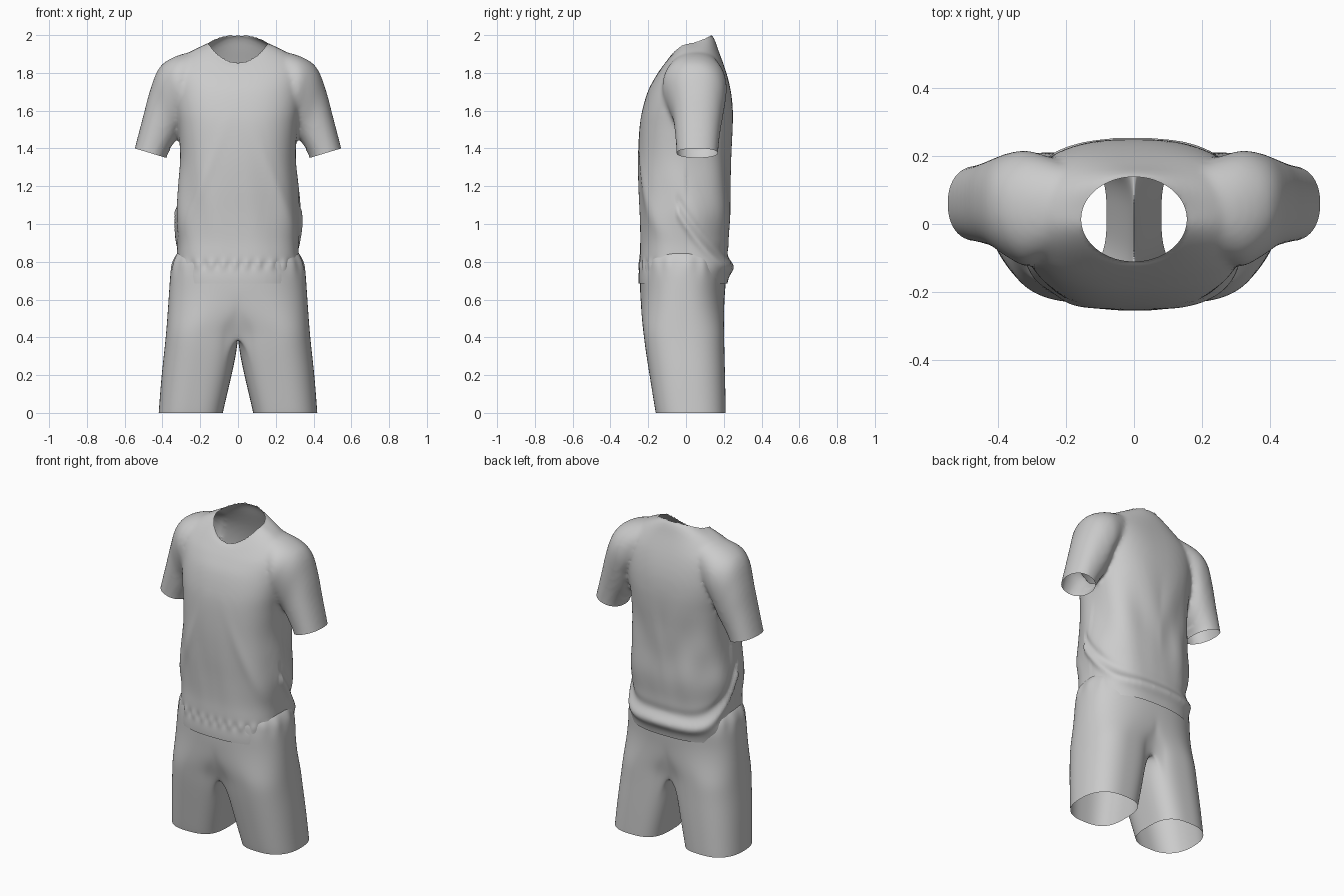
import bpy, bmesh
from math import sin, cos, pi, radians, exp, atan2, copysign, hypot

cube = bpy.data.objects.get("Cube")
if cube:
    bpy.data.objects.remove(cube)

cloth = bpy.data.materials.new("light_grey_cloth")
cloth.use_nodes = True
cloth.diffuse_color = (0.6, 0.6, 0.6, 1)
cloth.node_tree.nodes["Principled BSDF"].inputs["Base Color"].default_value = (0.6, 0.6, 0.6, 1)


def spow(v, power):
    return copysign(abs(v) ** (2 / power), v)


def bump(v, centre, width):
    return exp(-((v - centre) / width) ** 2)


def refine(table, steps=4):
    """Smooth spline through the rows of a profile table."""
    rows = []
    for i in range(len(table) - 1):
        quad = [table[max(i - 1, 0)], table[i], table[i + 1], table[min(i + 2, len(table) - 1)]]
        for k in range(steps):
            t = k / steps
            rows.append([b + t / 2 * (c - a + t * (2 * a - 5 * b + 4 * c - d + t * (3 * (b - c) + d - a)))
                         for a, b, c, d in zip(*quad)])
    return rows + [table[-1]]


def bridge(bm, low, high, closed=True):
    n = len(low)
    for i in range(n if closed else n - 1):
        j = (i + 1) % n
        bm.faces.new((low[i], low[j], high[j], high[i]))


def closed_loft(bm, rings):
    rows = [[bm.verts.new(p) for p in ring] for ring in rings]
    for low, high in zip(rows, rows[1:]):
        bridge(bm, low, high)
    bm.faces.new(rows[0])
    bm.faces.new(rows[-1])


def add_object(name, mesh):
    obj = bpy.data.objects.new(name, mesh)
    bpy.context.collection.objects.link(obj)
    return obj


# ---------- shirt: closed torso and sleeves, fused, then opened ----------
# z at front, side, back; half width; front y; back y
TORSO = [
    (0.60, 0.60, 0.60, 0.325, -0.245, 0.205),
    (0.70, 0.70, 0.70, 0.325, -0.252, 0.222),
    (0.77, 0.77, 0.77, 0.328, -0.248, 0.242),
    (0.84, 0.84, 0.84, 0.322, -0.245, 0.228),
    (0.92, 0.92, 0.92, 0.320, -0.242, 0.226),
    (1.05, 1.05, 1.05, 0.330, -0.245, 0.235),
    (1.20, 1.20, 1.20, 0.317, -0.252, 0.232),
    (1.35, 1.35, 1.35, 0.305, -0.254, 0.237),
    (1.50, 1.50, 1.50, 0.315, -0.247, 0.247),
    (1.60, 1.60, 1.60, 0.330, -0.232, 0.248),
    (1.70, 1.70, 1.70, 0.340, -0.203, 0.238),
    (1.77, 1.81, 1.80, 0.335, -0.167, 0.214),
    (1.82, 1.90, 1.91, 0.270, -0.135, 0.175),
    (1.85, 1.955, 2.00, 0.155, -0.110, 0.138),
    (1.875, 1.965, 2.01, 0.080, -0.060, 0.080),
]


def torso_ring(zf, zs, zb, rx, yf, yb, n=64):
    power = 2.1 + 0.5 * min(1, max(0, (1.955 - zs) / 0.12))
    mid, ry = (yf + yb) / 2, (yb - yf) / 2
    for i in range(n):
        a = 2 * pi * i / n
        s = sin(a)
        end = zf if s < 0 else zb
        yield (rx * spow(cos(a), power), mid + ry * spow(s, power), zs + (end - zs) * abs(s) ** 1.6)


# top x, top z, bottom x, bottom z, front y, back y
SLEEVE = [
    (0.21, 1.92, 0.25, 1.62, -0.09, 0.19),
    (0.33, 1.888, 0.285, 1.57, -0.125, 0.215),
    (0.415, 1.83, 0.30, 1.51, -0.10, 0.21),
    (0.465, 1.71, 0.325, 1.45, -0.07, 0.195),
    (0.505, 1.56, 0.355, 1.40, -0.058, 0.18),
    (0.547, 1.40, 0.38, 1.35, -0.05, 0.17),
    (0.565, 1.33, 0.395, 1.28, -0.05, 0.17),
]


def sleeve_ring(side, tx, tz, bx, bz, yf, yb, n=40):
    for i in range(n):
        a = 2 * pi * i / n
        t = (1 + spow(cos(a), 2.2)) / 2
        y = (yf + yb) / 2 + (yb - yf) / 2 * spow(sin(a), 2.2)
        yield (side * (bx + (tx - bx) * t), y, bz + (tz - bz) * t)


bm = bmesh.new()
closed_loft(bm, [list(torso_ring(*r)) for r in refine(TORSO)])
for side in (-1, 1):
    closed_loft(bm, [list(sleeve_ring(side, *r)) for r in refine(SLEEVE)])
bmesh.ops.recalc_face_normals(bm, faces=bm.faces)
source = bpy.data.meshes.new("shirt_blank")
bm.to_mesh(source)
bm.free()

blank = add_object("shirt_blank", source)
fuse = blank.modifiers.new("fuse", 'REMESH')
fuse.mode = 'VOXEL'
fuse.voxel_size = 0.012
relax = blank.modifiers.new("relax", 'SMOOTH')
relax.factor = 0.5
relax.iterations = 10
graph = bpy.context.evaluated_depsgraph_get()
shirt_mesh = bpy.data.meshes.new_from_object(blank.evaluated_get(graph))
bpy.data.objects.remove(blank)

bm = bmesh.new()
bm.from_mesh(shirt_mesh)

# fabric folds: waist gathers, a sagging roll at the back, soft body drapes
bm.normal_update()
moves = []
for v in bm.verts:
    x, y, z = v.co
    a = atan2(y, x)
    d = 0.0
    if abs(x) < 0.36 and z < 1.6:
        d += 0.005 * sin(9 * a + 7 * z) * bump(z, 1.1, 0.25) * abs(cos(a))
        if y < 0:
            d += 0.005 * sin(26 * a) * bump(z, 0.785, 0.025)
            edge = 0.12 + 0.4 * (1.4 - z)
            d += 0.007 * bump(abs(x), edge, 0.035) * bump(z, 1.15, 0.25)
        else:
            d += 0.004 * sin(30 * abs(x) - 9 * z) * bump(z, 1.25, 0.2)
        if y > -0.05:
            roll = 0.77 + 0.3 * max(0, 1 - (y + 0.05) / 0.27) ** 1.5
            d += 0.012 * bump(z, roll, 0.03) - 0.008 * bump(z, roll + 0.07, 0.03)
    moves.append((v, v.normal * d))
for v, move in moves:
    v.co += move

# neck opening
NECK_Y, NECK_RX, NECK_RY = 0.014, 0.155, 0.124


def neck_radius(v):
    return hypot(v.co.x / NECK_RX, (v.co.y - NECK_Y) / NECK_RY)


inside = [f for f in bm.faces if f.calc_center_median().z > 1.78
          and all(neck_radius(v) < 1 for v in f.verts)]
bmesh.ops.delete(bm, geom=inside, context='FACES')
for v in bm.verts:
    if v.is_boundary and v.co.z > 1.78:
        k = neck_radius(v)
        v.co.x /= k
        v.co.y = NECK_Y + (v.co.y - NECK_Y) / k


# cuffs and hem
def trim(faces, point, normal):
    parts = set(faces)
    for f in faces:
        parts.update(f.verts)
        parts.update(f.edges)
    bmesh.ops.bisect_plane(bm, geom=list(parts), plane_co=point, plane_no=normal, clear_outer=True)


for side in (-1, 1):
    arm = [f for f in bm.faces if f.calc_center_median().x * side > 0.36
           and f.calc_center_median().z < 1.5]
    trim(arm, (side * 0.38, 0, 1.35), (side * 0.29, 0, -0.957))
trim(list(bm.faces), (0, 0, 0.685), (0, 0, -1))
bm.to_mesh(shirt_mesh)
bm.free()
shirt_mesh.name = "shirt"
shirt = add_object("shirt", shirt_mesh)

# ---------- shorts: one half, mirrored ----------
# z, centre x, outer x, front y, back y, end angle of the outer panel
SHORTS = [
    (0.00, 0.25, 0.42, -0.16, 0.21, 130),
    (0.03, 0.246, 0.418, -0.166, 0.21, 130),
    (0.20, 0.219, 0.405, -0.193, 0.207, 130),
    (0.33, 0.198, 0.39, -0.214, 0.203, 130),
    (0.41, 0.19, 0.382, -0.224, 0.202, 130),
    (0.47, 0.15, 0.377, -0.232, 0.202, 118),
    (0.55, 0.07, 0.371, -0.239, 0.203, 104),
    (0.64, 0.0, 0.365, -0.244, 0.207, 90),
    (0.72, 0.0, 0.360, -0.244, 0.212, 90),
    (0.76, 0.0, 0.355, -0.242, 0.21, 90),
    (0.80, 0.0, 0.348, -0.240, 0.205, 90),
    (0.84, 0.0, 0.328, -0.228, 0.195, 90),
    (0.86, 0.0, 0.305, -0.205, 0.17, 90),
]
CROTCH, OUTER, INNER = 0.41, 36, 14

bm = bmesh.new()
previous = None
for z, cx, out, yf, yb, end in SHORTS:
    angles = [radians(-end + 2 * end * i / OUTER) for i in range(OUTER + 1)]
    if z <= CROTCH:
        gap = 360 - 2 * end
        angles += [radians(end + gap * i / INNER) for i in range(1, INNER)]
    row = []
    for i, a in enumerate(angles):
        # inner thighs are flatter than the outer side
        power = 3 if z <= CROTCH and cos(a) < 0 else 2.4
        gather = 1 + 0.014 * sin(17 * a) * bump(z, 0.79, 0.04)
        x = cx + (out - cx) * spow(cos(a), power) * gather
        y = (yf + yb) / 2 + (yb - yf) / 2 * spow(sin(a), power) * gather
        if z >= CROTCH and (i == 0 or i >= OUTER):
            x = 0
        row.append(bm.verts.new((max(x, 0), y, z)))
    if previous:
        whole = len(row) > OUTER + 1
        bridge(bm, previous if whole else previous[:OUTER + 1], row, whole)
    previous = row
bmesh.ops.recalc_face_normals(bm, faces=bm.faces)
shorts_mesh = bpy.data.meshes.new("shorts")
bm.to_mesh(shorts_mesh)
bm.free()
shorts = add_object("shorts", shorts_mesh)
mirror = shorts.modifiers.new("mirror", 'MIRROR')
mirror.merge_threshold = 0.001
smooth = shorts.modifiers.new("smooth", 'SUBSURF')
smooth.levels = smooth.render_levels = 2

for obj in (shirt, shorts):
    obj.data.materials.clear()
    obj.data.materials.append(cloth)
    obj.data.shade_smooth()
